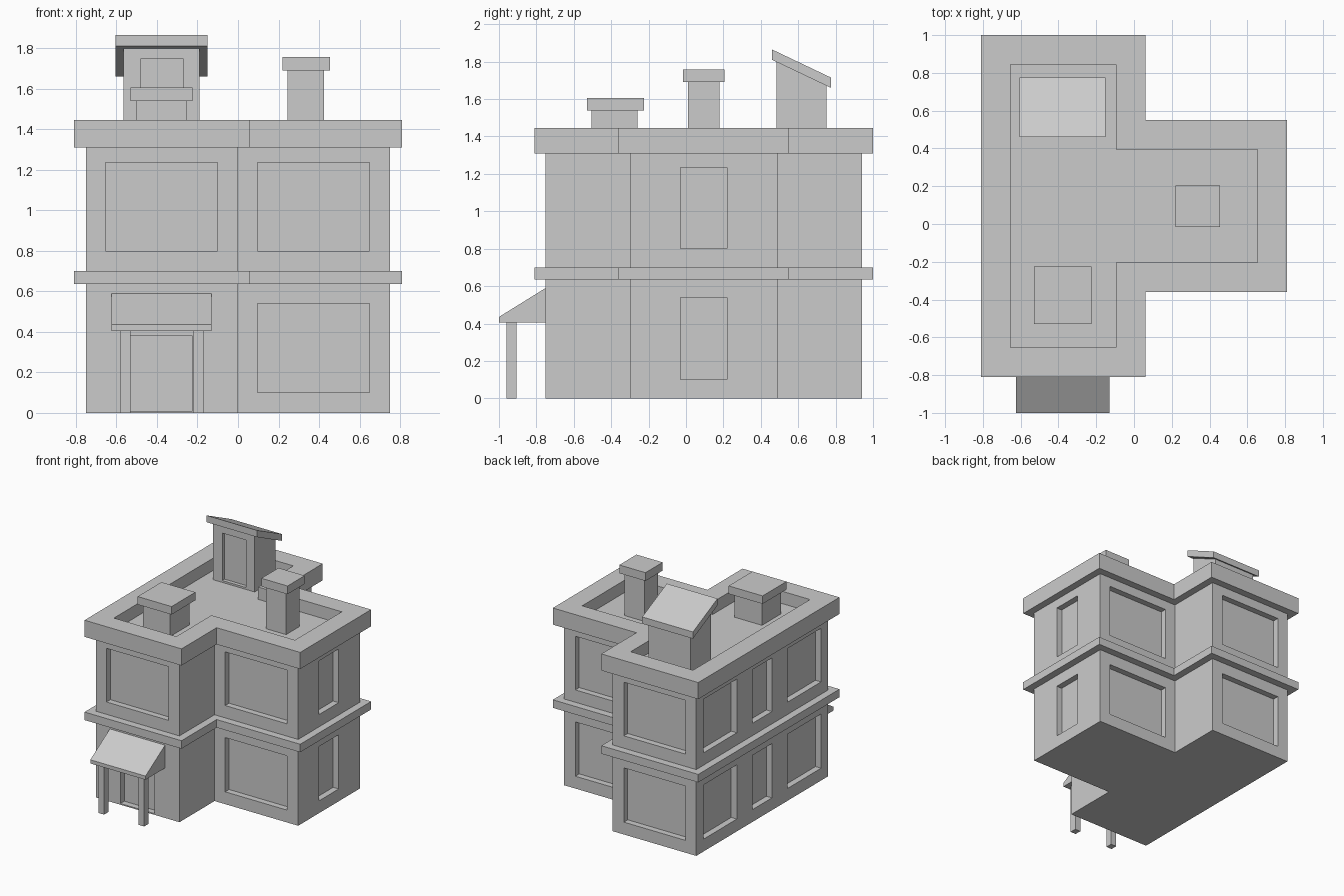
import bpy
import bmesh

if "Cube" in bpy.data.objects:
    bpy.data.objects.remove(bpy.data.objects["Cube"], do_unlink=True)

grey = bpy.data.materials.new("plain_grey")
grey.use_nodes = True
grey.diffuse_color = (0.6, 0.6, 0.6, 1)
grey.node_tree.nodes["Principled BSDF"].inputs["Base Color"].default_value = (0.6, 0.6, 0.6, 1)


def make_object(name, bm):
    bmesh.ops.recalc_face_normals(bm, faces=bm.faces)
    mesh = bpy.data.meshes.new(name)
    bm.to_mesh(mesh)
    bm.free()
    mesh.materials.append(grey)
    obj = bpy.data.objects.new(name, mesh)
    bpy.context.collection.objects.link(obj)
    return obj


def add_prism(bm, points, direction):
    """Extrude a flat outline along a direction."""
    face = bm.faces.new([bm.verts.new(p) for p in points])
    result = bmesh.ops.extrude_face_region(bm, geom=[face], use_keep_orig=True)
    verts = [g for g in result["geom"] if isinstance(g, bmesh.types.BMVert)]
    bmesh.ops.translate(bm, verts=verts, vec=direction)


def add_box(bm, x, y, z):
    add_prism(bm, [(x[0], y[0], z[0]), (x[1], y[0], z[0]),
                   (x[1], y[1], z[0]), (x[0], y[1], z[0])], (0, 0, z[1] - z[0]))


def boxes(name, *specs):
    bm = bmesh.new()
    for spec in specs:
        add_box(bm, *spec)
    return make_object(name, bm)


def slab(name, grow, low, high):
    """T-shaped floor plan, grown outwards by a margin."""
    left, mid, right = -0.75 - grow, grow, 0.75 + grow
    front, back = -0.75 - grow, 0.94 + grow
    wing_front, wing_back = -0.30 - grow, 0.49 + grow
    plan = [(left, front), (mid, front), (mid, wing_front), (right, wing_front),
            (right, wing_back), (mid, wing_back), (mid, back), (left, back)]
    bm = bmesh.new()
    add_prism(bm, [(x, y, low) for x, y in plan], (0, 0, high - low))
    return make_object(name, bm)


def side_profile(name, profile, x):
    """Extrude a (y, z) profile across x."""
    bm = bmesh.new()
    add_prism(bm, [(x[0], y, z) for y, z in profile], (x[1] - x[0], 0, 0))
    return make_object(name, bm)


def carve(target, cutter):
    mod = target.modifiers.new("carve", "BOOLEAN")
    mod.operation = "DIFFERENCE"
    mod.solver = "EXACT"
    mod.object = cutter
    bpy.context.view_layer.objects.active = target
    bpy.ops.object.modifier_apply(modifier=mod.name)
    bpy.data.objects.remove(cutter, do_unlink=True)


# Walls with recessed windows and door
walls = slab("walls", 0, 0, 1.33)
D = 0.05


def around(plane):
    return (plane - D, plane + D)


WIDE_LEFT, WIDE_RIGHT, NARROW = (-0.655, -0.10), (0.095, 0.65), (-0.03, 0.22)
openings = []
for floor, z in enumerate([(0.10, 0.54), (0.80, 1.235)]):
    if floor:
        openings.append((WIDE_LEFT, around(-0.75), z))
    openings += [(WIDE_LEFT, around(0.94), z),
                 (WIDE_RIGHT, around(-0.30), z),
                 (WIDE_RIGHT, around(0.49), z),
                 (around(0.75), NARROW, z)]
    for span in [(-0.66, -0.23), NARROW, (0.42, 0.85)]:
        openings.append((around(-0.75), span, z))
openings.append(((-0.53, -0.225), around(-0.75), (0.01, 0.38)))
carve(walls, boxes("opening_cutter", *openings))

# Ledge between the floors, and the parapet round the sunken roof
slab("floor_ledge", 0.06, 0.635, 0.70)
parapet = slab("parapet", 0.06, 1.31, 1.445)
carve(parapet, slab("roof_cutter", -0.095, 1.345, 1.6))

# Porch awning on two posts
side_profile("awning", [(-1.0, 0.405), (-0.75, 0.405), (-0.75, 0.59), (-1.0, 0.435)],
             (-0.625, -0.13))
for side, x in (("right", (-0.58, -0.53)), ("left", (-0.22, -0.17))):
    boxes(side + "_porch_post", (x, (-0.96, -0.905), (0, 0.41)))

# Roof vent and chimney, each with an overhanging cap
boxes("roof_vent", ((-0.50, -0.255), (-0.505, -0.26), (1.34, 1.545)))
boxes("roof_vent_cap", ((-0.53, -0.225), (-0.53, -0.225), (1.54, 1.605)))
boxes("chimney", ((0.245, 0.425), (0.01, 0.18), (1.34, 1.695)))
boxes("chimney_cap", ((0.22, 0.455), (-0.015, 0.205), (1.69, 1.757)))

# Stair house with a recessed door and a sloping roof
stair_house = side_profile("stair_house", [(0.485, 1.34), (0.75, 1.34), (0.75, 1.68), (0.485, 1.81)],
                           (-0.565, -0.19))
carve(stair_house, boxes("stair_door_cutter", ((-0.48, -0.27), (0.44, 0.515), (1.36, 1.745))))
side_profile("stair_house_roof", [(0.46, 1.81), (0.775, 1.66), (0.775, 1.715), (0.46, 1.865)],
             (-0.605, -0.15))
